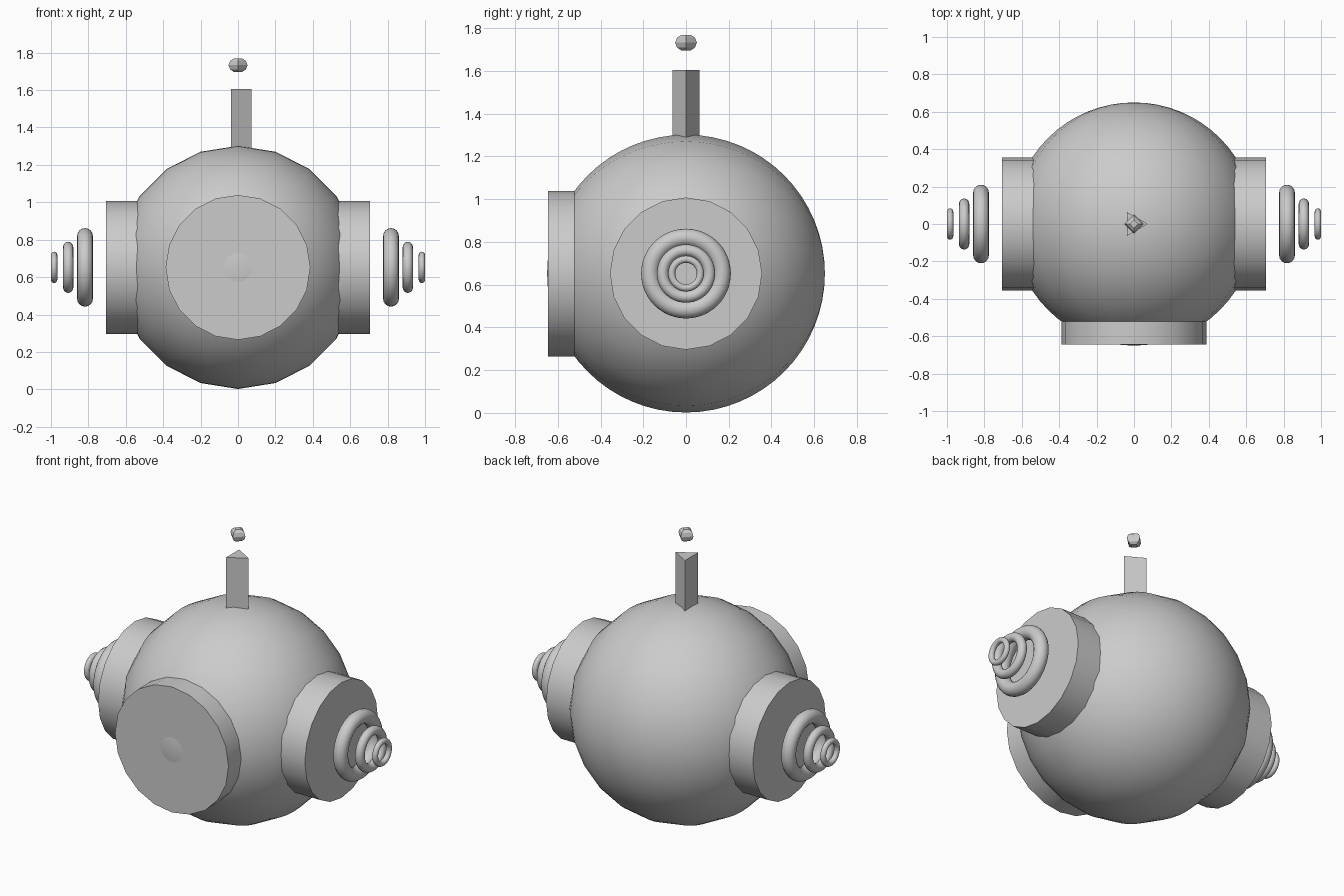
import bpy
from math import pi, radians

if "Cube" in bpy.data.objects:
    bpy.data.objects.remove(bpy.data.objects["Cube"])

Z = 0.652  # height of the body centre


def finish(name, smooth=True):
    ob = bpy.context.object
    ob.name = name
    if smooth:
        bpy.ops.object.shade_smooth_by_angle(angle=radians(30))
    return ob


def cylinder(name, sides, radius, depth, loc, rot, smooth=True):
    bpy.ops.mesh.primitive_cylinder_add(vertices=sides, radius=radius, depth=depth,
                                        location=loc, rotation=rot)
    return finish(name, smooth)


# Round body, poles along y
bpy.ops.mesh.primitive_uv_sphere_add(segments=20, ring_count=32, radius=0.65,
                                     location=(0, 0, Z), rotation=(pi / 2, 0, 0))
finish("body")

# Front face disc
cylinder("face_disc", 20, 0.387, 0.225, (0, -0.5325, Z), (pi / 2, 0, 0))

# Side drums and tapering rings
for side, s in (("right", 1), ("left", -1)):
    cylinder(side + "_drum", 20, 0.356, 0.265, (s * 0.5725, 0, Z), (0, pi / 2, 0))
    for i, (x, major) in enumerate(((0.818, 0.168), (0.908, 0.109), (0.983, 0.067))):
        bpy.ops.mesh.primitive_torus_add(major_segments=48, minor_segments=16,
                                         major_radius=major, minor_radius=major * 0.25,
                                         location=(s * x, 0, Z), rotation=(0, pi / 2, 0))
        finish(f"{side}_ring_{i + 1}")

# Three-sided antenna
cylinder("antenna", 3, 0.073, 0.35, (0, 0, 1.43), (0, 0, -pi / 2), smooth=False)

# Floating four-sided antenna tip
profile = [(0.022, -0.036), (0.042, -0.023), (0.051, 0), (0.042, 0.023), (0.022, 0.036)]
dirs = [(1, 0), (0, 1), (-1, 0), (0, -1)]
verts = [(r * x, r * y, z) for r, z in profile for x, y in dirs]
faces = [(4 * k + j, 4 * k + (j + 1) % 4, 4 * k + 4 + (j + 1) % 4, 4 * k + 4 + j)
         for k in range(4) for j in range(4)]
faces += [(3, 2, 1, 0), (16, 17, 18, 19)]
mesh = bpy.data.meshes.new("antenna_tip")
mesh.from_pydata(verts, [], faces)
tip = bpy.data.objects.new("antenna_tip", mesh)
tip.location = (0, 0, 1.733)
bpy.context.collection.objects.link(tip)
